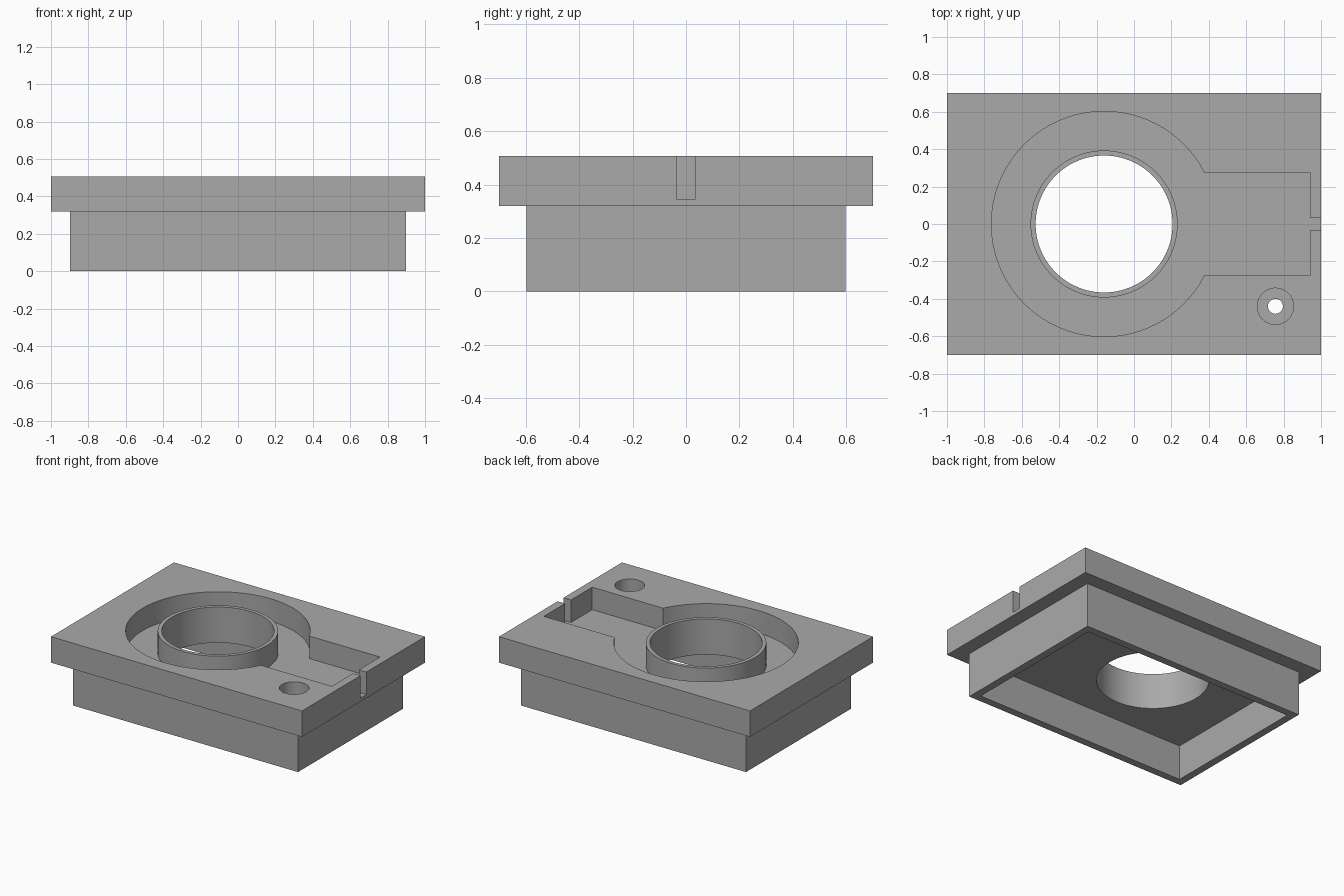
import bpy
import bmesh
import math

if "Cube" in bpy.data.objects:
    bpy.data.objects.remove(bpy.data.objects["Cube"], do_unlink=True)

TOP, SEAT, FLOOR, CEILING = 0.507, 0.32, 0.345, 0.25
RING_X = -0.16
BORE_R, RING_R, POCKET_R = 0.366, 0.393, 0.602

grey = bpy.data.materials.new("plain grey")
grey.use_nodes = True
grey.diffuse_color = (0.4, 0.4, 0.4, 1)
grey.node_tree.nodes["Principled BSDF"].inputs["Base Color"].default_value = (0.4, 0.4, 0.4, 1)


def prism(name, outline, z0, z1):
    """Extrude a flat outline from z0 up to z1."""
    bm = bmesh.new()
    face = bm.faces.new([bm.verts.new((x, y, z0)) for x, y in outline])
    side = bmesh.ops.extrude_face_region(bm, geom=[face])["geom"]
    bmesh.ops.translate(bm, vec=(0, 0, z1 - z0),
                        verts=[v for v in side if isinstance(v, bmesh.types.BMVert)])
    bmesh.ops.recalc_face_normals(bm, faces=bm.faces)
    mesh = bpy.data.meshes.new(name)
    bm.to_mesh(mesh)
    bm.free()
    mesh.materials.append(grey)
    obj = bpy.data.objects.new(name, mesh)
    bpy.context.collection.objects.link(obj)
    return obj


def rect(hx, hy):
    return [(-hx, -hy), (hx, -hy), (hx, hy), (-hx, hy)]


def arc(cx, cy, r, start=0.0, end=math.tau, n=128):
    step = (end - start) / n
    return [(cx + r * math.cos(start + i * step), cy + r * math.sin(start + i * step))
            for i in range(n)]


def combine(target, tool, operation):
    """Apply a boolean and drop the tool."""
    mod = target.modifiers.new(operation.lower(), 'BOOLEAN')
    mod.operation, mod.solver, mod.object = operation, 'EXACT', tool
    bpy.context.view_layer.objects.active = target
    bpy.ops.object.modifier_apply(modifier=mod.name)
    bpy.data.objects.remove(tool, do_unlink=True)


# Top plate on a narrower hollow skirt
housing = prism("housing", rect(1.0, 0.7), SEAT, TOP)
combine(housing, prism("skirt", rect(0.897, 0.598), 0, SEAT + 0.01), 'UNION')
combine(housing, prism("cavity", rect(0.843, 0.544), -0.1, CEILING), 'DIFFERENCE')

# Keyhole pocket: round well, square neck and cable slot through the end wall
neck_y, neck_x, slot_y = 0.275, 0.94, 0.033
a = math.asin(neck_y / POCKET_R)
pocket = arc(RING_X, 0, POCKET_R, a, math.tau - a)
pocket += [(RING_X + POCKET_R * math.cos(a), -neck_y), (neck_x, -neck_y),
           (neck_x, -slot_y), (1.1, -slot_y), (1.1, slot_y),
           (neck_x, slot_y), (neck_x, neck_y)]
combine(housing, prism("pocket", pocket, FLOOR, TOP + 0.1), 'DIFFERENCE')

# Collar standing in the well, bored right through
combine(housing, prism("collar", arc(RING_X, 0, RING_R), FLOOR - 0.03, TOP), 'UNION')
combine(housing, prism("bore", arc(RING_X, 0, BORE_R), -0.1, TOP + 0.1), 'DIFFERENCE')

# Counterbored corner hole
for name, r, z in (("counterbore", 0.097, FLOOR), ("through_hole", 0.04, -0.1)):
    combine(housing, prism(name, arc(0.756, -0.44, r, n=64), z, TOP + 0.1), 'DIFFERENCE')

bpy.ops.object.select_all(action='DESELECT')
housing.select_set(True)
bpy.context.view_layer.objects.active = housing
bpy.ops.object.shade_smooth_by_angle(angle=math.radians(30))
